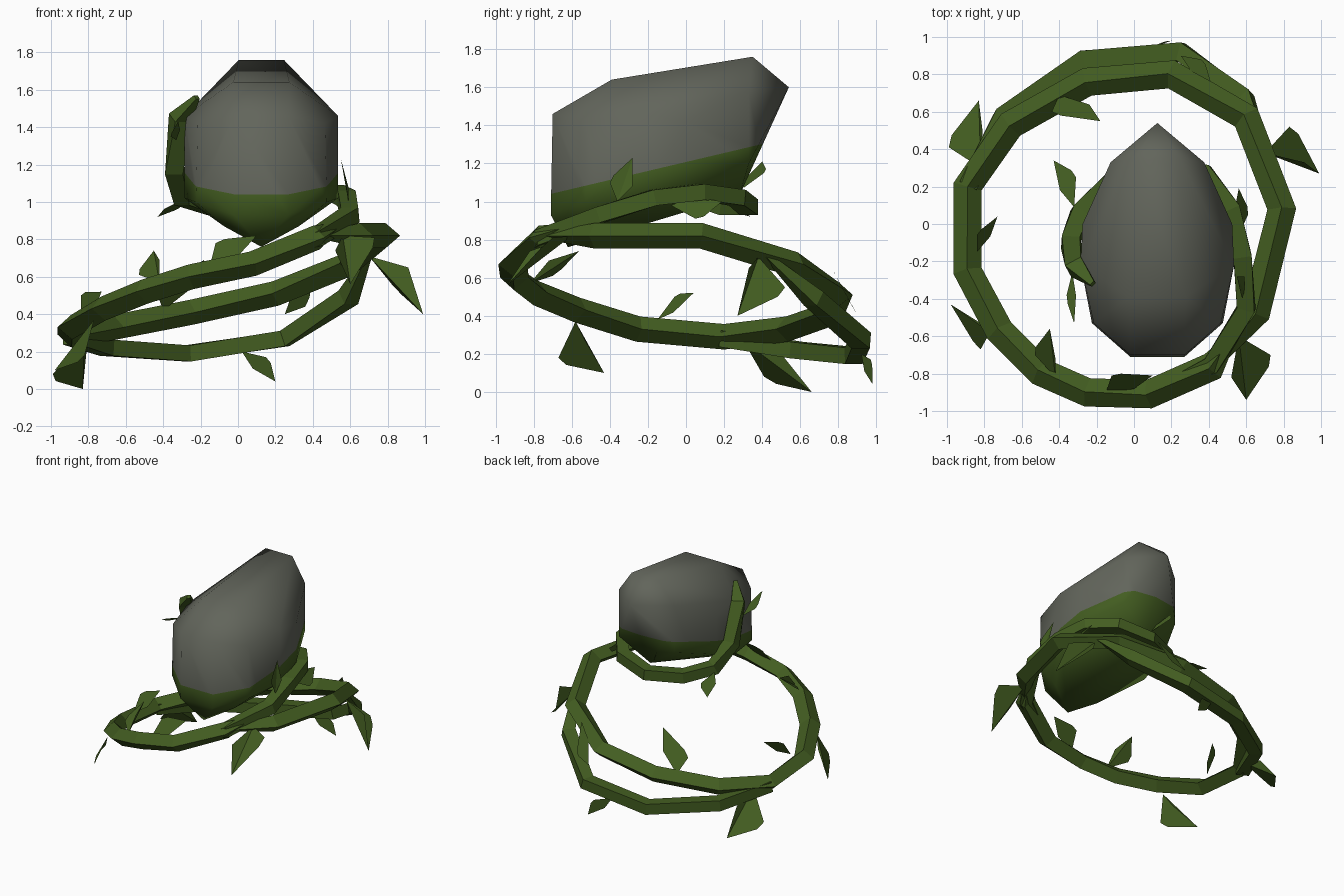
import bpy, bmesh
from math import cos, sin, pi
from mathutils import Vector
from bpy import context

cube = bpy.data.objects.get("Cube")
if cube:
    bpy.data.objects.remove(cube, do_unlink=True)


def make_material(name, colour):
    mat = bpy.data.materials.new(name)
    mat.use_nodes = True
    mat.diffuse_color = (*colour, 1)
    mat.node_tree.nodes["Principled BSDF"].inputs["Base Color"].default_value = (*colour, 1)
    return mat


GREY = make_material("stone grey", (.122, .13, .105))
GREEN = make_material("leaf green", (.056, .11, .015))


def add_object(name, bm, materials):
    mesh = bpy.data.meshes.new(name)
    bm.to_mesh(mesh)
    bm.free()
    for mat in materials:
        mesh.materials.append(mat)
    obj = bpy.data.objects.new(name, mesh)
    context.collection.objects.link(obj)
    return obj


def smooth(obj, angle):
    bpy.ops.object.select_all(action="DESELECT")
    obj.select_set(True)
    context.view_layer.objects.active = obj
    bpy.ops.object.shade_smooth_by_angle(angle=angle)


# Faceted stone: hull of corners mirrored about its own centre plane
STONE_X = .125
half_corners = [
    (.145, -.7, 1.46), (.145, -.71, .93), (.34, -.53, 1.42), (.35, -.53, 1),
    (.41, -.22, 1.46), (.41, -.22, 1.02), (.4, 0, 1.42), (.4, 0, 1.1),
    (.15, -.39, 1.64), (.12, .35, 1.76), (.25, .33, 1.58), (.25, .33, 1.2),
    (.2, -.52, .87),
]
centre_corners = [(0, .54, 1.6), (0, .39, 1.28), (0, .28, 1.03), (0, -.62, .76)]
bm = bmesh.new()
for x, y, z in half_corners:
    for side in (1, -1):
        bm.verts.new((STONE_X + side * x, y, z))
for x, y, z in centre_corners:
    bm.verts.new((STONE_X, y, z))
bmesh.ops.convex_hull(bm, input=bm.verts[:])
loose = [v for v in bm.verts if not v.link_faces]
bmesh.ops.delete(bm, geom=loose, context="VERTS")

# Mossy underside: cut along a tilted plane and colour what lies below
moss_point, moss_normal = Vector((0, -.71, 1.04)), Vector((0, -.236, 1))
bmesh.ops.bisect_plane(bm, geom=bm.verts[:] + bm.edges[:] + bm.faces[:],
                       plane_co=moss_point, plane_no=moss_normal)
for face in bm.faces:
    below = (face.calc_center_median() - moss_point).dot(moss_normal) < 0
    face.material_index = 1 if below else 0
bmesh.ops.recalc_face_normals(bm, faces=bm.faces[:])
smooth(add_object("stone", bm, [GREY, GREEN]), 1)


def vine(name, path, radius, roll=0, taper_start=False):
    """Sweep a slightly flattened four-sided section, narrowing to its end."""
    path = [Vector(p) for p in path]
    last = len(path) - 1
    bm = bmesh.new()
    rings = []
    for i, point in enumerate(path):
        tangent = (path[min(i + 1, last)] - path[max(i - 1, 0)]).normalized()
        across = tangent.cross(Vector((0, 0, 1))).normalized()
        up = across.cross(tangent) * .87
        tip = (taper_start and i == 0) or i == last
        r = radius * (.3 if tip else 1)
        turns = [roll + k * pi / 2 for k in range(4)]
        rings.append([bm.verts.new(point + (across * cos(a) + up * sin(a)) * r) for a in turns])
    for a, b in zip(rings, rings[1:]):
        for k in range(4):
            n = (k + 1) % 4
            bm.faces.new((a[k], a[n], b[n], b[k]))
    bm.faces.new(rings[0])
    bm.faces.new(rings[-1])
    bmesh.ops.recalc_face_normals(bm, faces=bm.faces[:])
    add_object(name, bm, [GREEN])


# Vine that cradles the stone and dips into the front of the ring
vine("stone_vine", [
    (-.22, -.32, 1.56), (-.31, -.23, 1.45), (-.34, -.1, 1.17), (-.29, .06, 1.02),
    (-.13, .22, .97), (.12, .33, .97), (.38, .27, 1.02), (.52, .08, 1.05),
    (.58, -.17, 1.02), (.6, -.45, .93), (.42, -.75, .81), (.08, -.9, .68),
], .068, roll=pi / 4, taper_start=True)

# Main ring, closing beside the front
vine("main_ring", [
    (.53, -.6, .87), (.42, -.76, .81), (.08, -.91, .67), (-.25, -.9, .6),
    (-.5, -.79, .52), (-.72, -.57, .43), (-.89, -.25, .33), (-.89, .2, .29),
    (-.66, .53, .33), (-.25, .76, .41), (.2, .8, .51), (.6, .57, .67),
    (.79, .08, .82), (.65, -.48, .82), (.46, -.73, .82),
], .077, taper_start=True)
vine("outer_branch", [
    (-.89, .2, .28), (-.7, .58, .22), (-.27, .88, .19), (.25, .92, .27),
    (.59, .67, .49), (.7, .42, .72),
], .07, roll=pi / 4)


def leaf(name, base, wide, tip, narrow=None):
    """Creased kite: unless given, the narrow corner balances the wide one."""
    base, wide, tip = Vector(base), Vector(wide), Vector(tip)
    middle = base.lerp(tip, .45)
    narrow = narrow or middle + (middle - wide) * .45
    shoulder = wide.lerp(tip, .3) + (wide - middle) * .2
    bm = bmesh.new()
    b, w, s, t, n = [bm.verts.new(p) for p in (base, wide, shoulder, tip, narrow)]
    bm.faces.new((b, w, s, t))
    bm.faces.new((b, t, n))
    add_object(name, bm, [GREEN])


# Leaves around the ring
leaf("right_back_leaf", (-.82, .3, .27), (-.99, .41, .08), (-.83, .66, 0), (-.81, .5, .2))
leaf("right_front_leaf", (-.77, -.58, .37), (-.82, -.67, .18), (-.98, -.43, .1), (-.82, -.53, .27))
leaf("left_back_leaf", (.7, .38, .71), (.83, .52, .55), (.99, .27, .4), (.91, .33, .65))
leaf("left_front_leaf", (.56, -.6, .82), (.73, -.7, .81), (.6, -.94, .56), (.52, -.82, .74))
leaf("back_inner_leaf", (-.4, .69, .42), (-.44, .6, .53), (-.18, .55, .69))
leaf("right_inner_leaf", (-.84, -.15, .38), (-.84, -.06, .5), (-.73, .04, .52))
leaf("front_right_leaf", (-.42, -.82, .57), (-.53, -.7, .61), (-.45, -.56, .74), (-.42, -.72, .69))
leaf("front_inner_leaf", (-.15, -.9, .66), (-.12, -.81, .78), (.1, -.81, .82))
leaf("back_low_leaf", (.02, .92, .2), (.15, .97, .17), (.2, .98, .04))
leaf("back_left_leaf", (.25, .9, .4), (.36, .88, .44), (.41, .76, .66))

# Leaves around the stone
leaf("stone_left_leaf", (.59, -.36, 1), (.58, -.4, 1.1), (.55, -.28, 1.23), (.59, -.28, 1.08))
leaf("stone_back_leaf", (.08, .3, 1.07), (0, .41, 1.15), (-.02, .4, 1.21))
leaf("stone_low_leaf", (.55, -.08, .98), (.61, .05, .91), (.56, .19, 1))
leaf("stone_right_leaf", (-.32, .09, 1), (-.31, .25, .97), (-.43, .34, .92))
leaf("stone_top_leaf", (-.33, -.26, 1.33), (-.36, -.38, 1.35), (-.32, -.53, 1.43))
